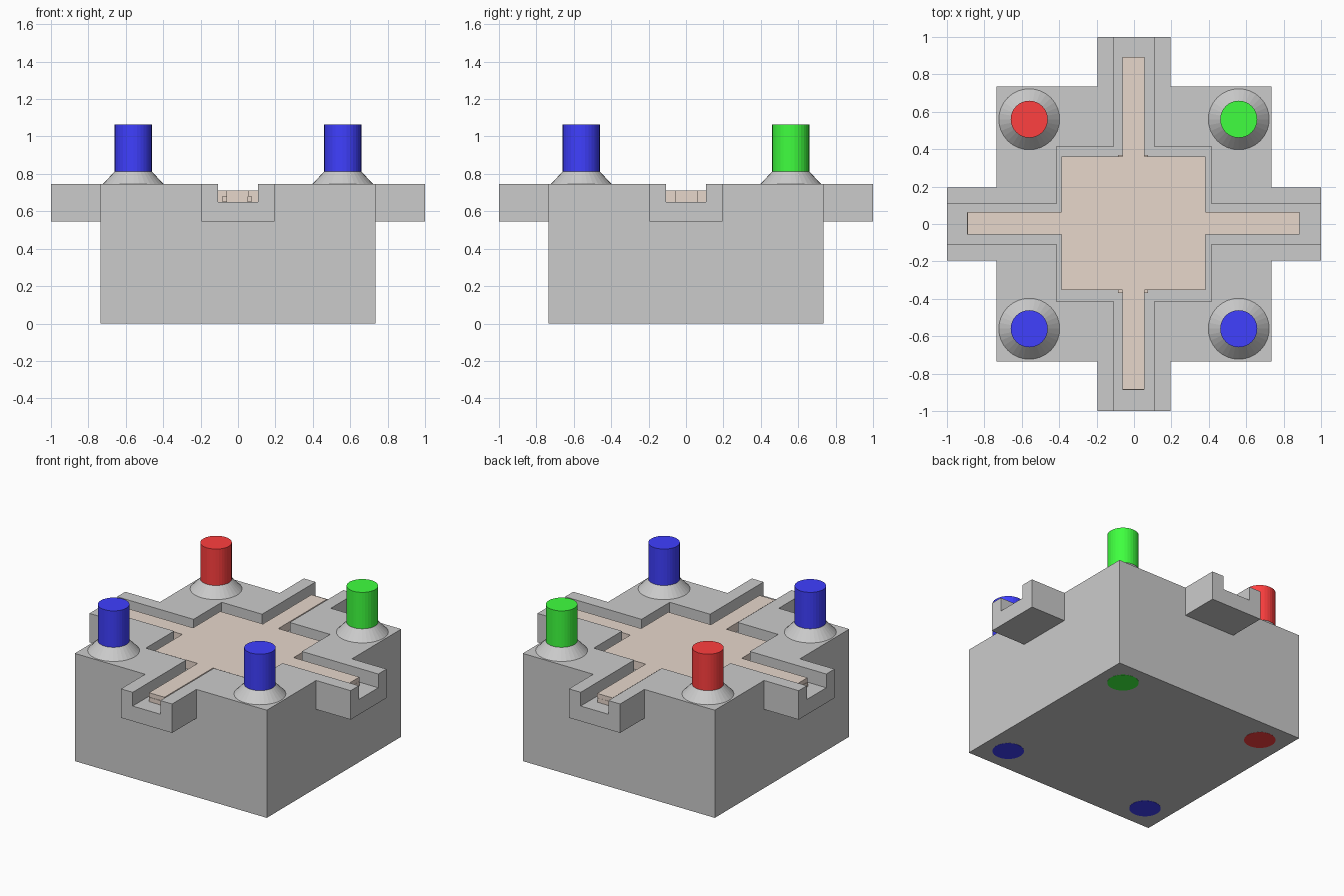
import bpy, bmesh

if "Cube" in bpy.data.objects:
    bpy.data.objects.remove(bpy.data.objects["Cube"])


def material(name, rgb):
    m = bpy.data.materials.new(name)
    m.diffuse_color = (*rgb, 1)
    m.use_nodes = True
    m.node_tree.nodes["Principled BSDF"].inputs["Base Color"].default_value = m.diffuse_color
    return m


def prism(name, pts, z0, z1, mat=None):
    bm = bmesh.new()
    face = bm.faces.new([bm.verts.new((x, y, z0)) for x, y in pts])
    up = bmesh.ops.extrude_face_region(bm, geom=[face])["geom"]
    for v in up:
        if isinstance(v, bmesh.types.BMVert):
            v.co.z = z1
    bmesh.ops.recalc_face_normals(bm, faces=bm.faces)
    return finish(name, bm, mat)


def finish(name, bm, mat=None):
    me = bpy.data.meshes.new(name)
    bm.to_mesh(me)
    bm.free()
    ob = bpy.data.objects.new(name, me)
    bpy.context.collection.objects.link(ob)
    if mat:
        me.materials.append(mat)
    return ob


def rect(hx, hy):
    return [(-hx, -hy), (hx, -hy), (hx, hy), (-hx, hy)]


def cross(w, hx, hy, reach, dx=0, dy=0):
    """Rectangle hx by hy with four arms of half width w, reaching out to reach."""
    q = [(reach, w), (hx, w), (hx, hy), (w, hy), (w, reach)]
    pts = q + [(-x, y) for x, y in q[::-1]]
    pts += [(-x, -y) for x, y in q] + [(x, -y) for x, y in q[::-1]]
    return [(x + dx, y + dy) for x, y in pts]


def boolean(ob, other, op):
    m = ob.modifiers.new(op.lower(), "BOOLEAN")
    m.operation, m.solver, m.object = op, "EXACT", other
    other.hide_render = True
    other.hide_set(True)


def cone(name, x, y, r0, r1, z0, z1, mat=None):
    bm = bmesh.new()
    bmesh.ops.create_cone(bm, cap_ends=True, segments=32, radius1=r0,
                          radius2=r1, depth=z1 - z0)
    bmesh.ops.translate(bm, verts=bm.verts, vec=(x, y, (z0 + z1) / 2))
    return finish(name, bm, mat)


# Base block with four spouts and a cross-shaped channel in the top
base = prism("base_block", rect(0.735, 0.735), 0, 0.7)
spouts = prism("spout_helper", cross(0.196, 0.735, 0.735, 1.0), 0.545, 0.745)
channel = prism("channel_cutter", cross(0.106, 0.415, 0.415, 1.1), 0.65, 0.9)
boolean(base, spouts, "UNION")
boolean(base, channel, "DIFFERENCE")

# Apply the booleans and remove the helpers
dg = bpy.context.evaluated_depsgraph_get()
solid = bpy.data.meshes.new_from_object(base.evaluated_get(dg))
base.modifiers.clear()
base.data = solid
for helper in (spouts, channel):
    bpy.data.objects.remove(helper)

# Copper conductor in two layers, lying on the channel floor
copper = material("copper", (0.8, 0.68, 0.6))
prism("conductor_lower", cross(0.058, 0.384, 0.356, 0.89, -0.004, 0.003), 0.65, 0.68, copper)
prism("conductor_upper", cross(0.059, 0.385, 0.357, 0.888, -0.003, 0.004), 0.68, 0.71, copper)
prism("conductor_tab", [(x - 0.005, y) for x, y in rect(0.08, 0.368)], 0.651, 0.68, copper)

# Corner rods through the block, each with a conical collar
blue = material("blue", (0.05, 0.05, 1))
red = material("red", (1, 0.05, 0.05))
green = material("green", (0.05, 1, 0.05))
rods = [("front_left", -1, -1, blue), ("front_right", 1, -1, blue),
        ("back_left", -1, 1, red), ("back_right", 1, 1, green)]
for name, sx, sy, mat in rods:
    x, y = sx * 0.56, sy * 0.56
    cone(name + "_rod", x, y, 0.099, 0.099, -0.001, 1.065, mat)
    cone(name + "_collar", x, y, 0.163, 0.099, 0.745, 0.813)
